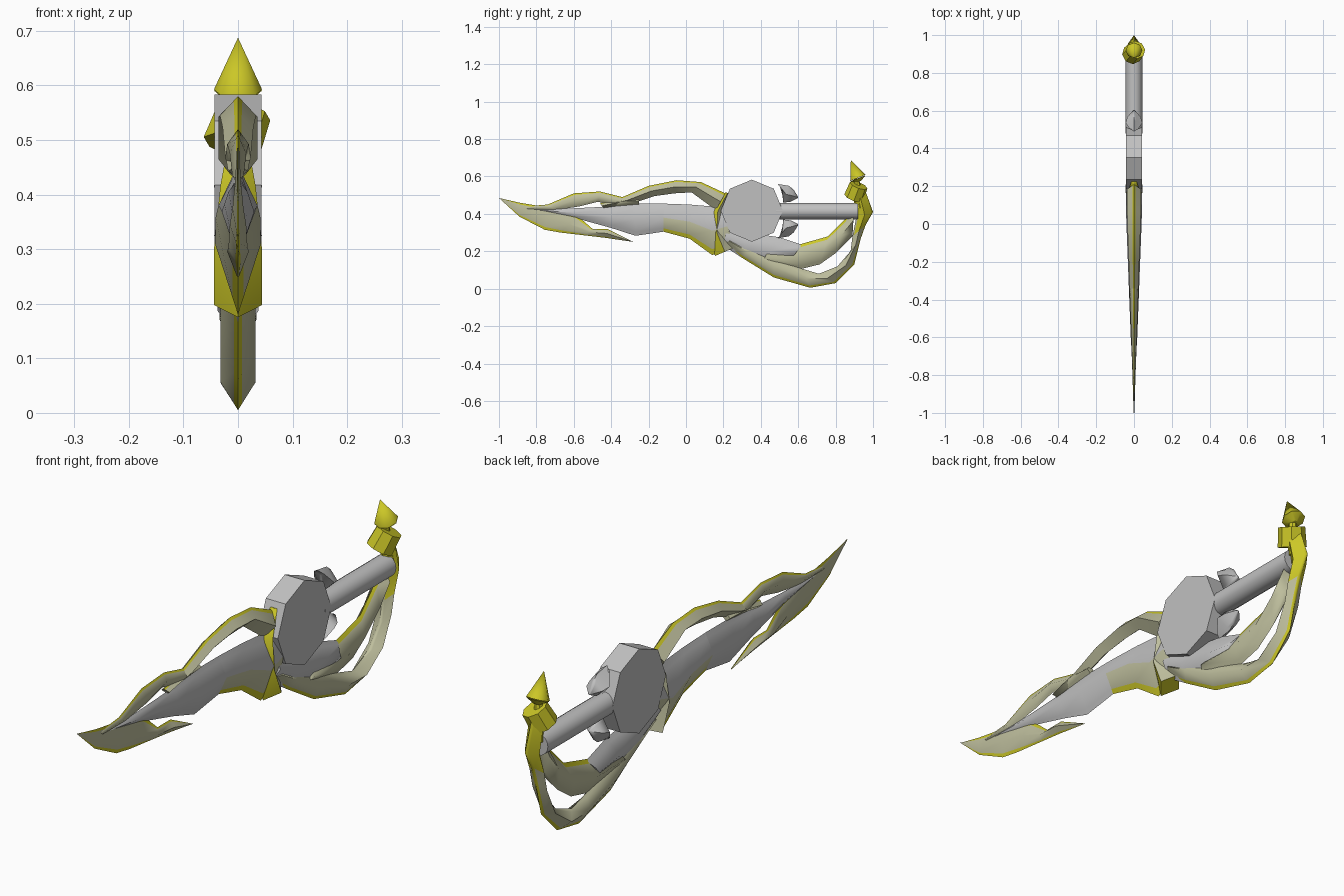
import bpy, bmesh, math
from mathutils import Vector

cube = bpy.data.objects.get("Cube")
if cube:
    bpy.data.objects.remove(cube)


def make_material(name, colour):
    mat = bpy.data.materials.new(name)
    mat.use_nodes = True
    mat.diffuse_color = (*colour, 1)
    mat.node_tree.nodes["Principled BSDF"].inputs["Base Color"].default_value = (*colour, 1)
    return mat


steel = make_material("steel grey", (.53, .53, .53))
pale = make_material("pale olive", (.52, .52, .34))
gold = make_material("yellow gold", (.6, .57, .02))
STEEL, PALE, GOLD = range(3)


def finish(obj, name, materials, angle):
    """Name the part, give it its colours and keep the hard edges sharp."""
    obj.name = obj.data.name = name
    for mat in materials:
        obj.data.materials.append(mat)
    bpy.ops.object.select_all(action='DESELECT')
    bpy.context.view_layer.objects.active = obj
    obj.select_set(True)
    bpy.ops.object.shade_smooth_by_angle(angle=math.radians(angle))


def ribbon(name, stations, thickness, bands, taper=False, gold_above=None):
    """Sharp-edged blade strip: each station holds its two edge points (y, z, y, z)."""
    bm = bmesh.new()
    across = (0, .12, .5, .88, 1)
    rings = []
    for y1, z1, y2, z2 in stations:
        a, b = Vector((0, y1, z1)), Vector((0, y2, z2))
        half = min(thickness, (b - a).length * .5 + .002)
        if taper:
            half = min(half, thickness * (y1 + 1) / 1.1 + .002)
        section = [(a.lerp(b, f), half * (1 - abs(2 * f - 1))) for f in across]
        right = [bm.verts.new((-w, p.y, p.z)) for p, w in section]
        left = [bm.verts.new((w, p.y, p.z)) for p, w in section[1:-1]]
        rings.append(right + left[::-1])
    band_order = list(bands) + list(bands)[::-1]
    count = len(band_order)
    for ring, following in zip(rings, rings[1:]):
        for i in range(count):
            j = (i + 1) % count
            face = bm.faces.new((ring[i], ring[j], following[j], following[i]))
            face.material_index = band_order[i]
            if gold_above and face.calc_center_median().z > gold_above:
                face.material_index = GOLD
    for ring in (rings[0], rings[-1]):
        bm.faces.new(ring).material_index = bands[1]
    bmesh.ops.remove_doubles(bm, verts=bm.verts, dist=.0005)
    bmesh.ops.recalc_face_normals(bm, faces=bm.faces)
    mesh = bpy.data.meshes.new(name)
    bm.to_mesh(mesh)
    bm.free()
    obj = bpy.data.objects.new(name, mesh)
    bpy.context.collection.objects.link(obj)
    finish(obj, name, (steel, pale, gold), 75)


def cone(name, sides, radius, top_radius, depth, location, rotation, mat, angle=30):
    """Cone or cylinder; equal radii give a cylinder."""
    bpy.ops.mesh.primitive_cone_add(vertices=sides, radius1=radius, radius2=top_radius,
                                    depth=depth, location=location, rotation=rotation)
    finish(bpy.context.object, name, [mat], angle)


# Blade: grey core, gold-edged heel, upper arches and the pointed lower prong
ribbon("blade_core", [
    (-.8, .425, -.8, .42), (-.6, .43, -.6, .38), (-.4, .44, -.4, .325),
    (-.27, .455, -.27, .283), (-.12, .455, -.12, .305)],
    .042, [STEEL] * 4, taper=True)
ribbon("blade_heel", [
    (-.12, .455, -.12, .305), (.02, .45, .02, .267),
    (.14, .44, .14, .18), (.2, .45, .25, .22)],
    .042, (STEEL, STEEL, PALE, GOLD), taper=True)
ribbon("blade_front_arch", [
    (-.86, .44, -.84, .42), (-.74, .45, -.7, .42), (-.6, .51, -.57, .44),
    (-.46, .52, -.47, .465), (-.34, .49, -.38, .44), (-.25, .48, -.25, .45)],
    .036, (GOLD, PALE, PALE, PALE), taper=True)
ribbon("blade_rear_arch", [
    (-.46, .455, -.44, .43), (-.34, .49, -.29, .455), (-.2, .55, -.17, .495),
    (-.05, .58, -.06, .51), (.08, .57, .03, .515), (.21, .51, .16, .42)],
    .036, (GOLD, PALE, PALE, PALE), taper=True)
ribbon("blade_tip_prong", [
    (-1, .485, -1, .485), (-.89, .46, -.89, .385), (-.74, .435, -.755, .315),
    (-.58, .39, -.67, .3), (-.5, .32, -.54, .285), (-.42, .32, -.43, .272),
    (-.28, .25, -.28, .25)],
    .034, (GOLD, PALE, PALE, GOLD), taper=True)
ribbon("blade_collar", [
    (.21, .515, .235, .51), (.14, .41, .2, .42), (.12, .29, .21, .31),
    (.155, .175, .26, .22)],
    .044, (GOLD, GOLD, PALE, PALE))

# Octagonal hub
cone("hub_disc", 8, .166, .166, .086, (0, .352, .417), (0, math.pi / 2, 0), steel)

# Grip
cone("grip", 16, .044, .044, .44, (0, .7, .415), (math.pi / 2, 0, 0), steel)

# Pair of studs above and below the grip
stud = [(.49, .56, .515, .53), (.55, .55, .52, .46), (.575, .53, .56, .465),
        (.6, .49, .6, .485)]
grip_height = .415
ribbon("upper_stud", stud, .044, [STEEL] * 4)
ribbon("lower_stud", [(a, 2 * grip_height - b, c, 2 * grip_height - d)
                      for a, b, c, d in stud], .044, [STEEL] * 4)

# Hand guard: grey root and two branches meeting at the end of the grip
ribbon("guard_root", [
    (.22, .34, .2, .23), (.33, .3, .3, .165), (.5, .275, .42, .135),
    (.62, .235, .55, .14)],
    .038, [STEEL] * 4)
ribbon("guard_outer_branch", [
    (.2, .24, .26, .27), (.3, .165, .36, .23), (.47, .06, .47, .175),
    (.665, .005, .62, .107), (.8, .03, .71, .08), (.9, .13, .81, .12),
    (.935, .27, .88, .2), (.96, .34, .89, .28), (1, .41, .91, .38),
    (.96, .52, .89, .52)],
    .032, (GOLD, PALE, PALE, PALE), gold_above=.34)
ribbon("guard_inner_branch", [
    (.4, .13, .45, .22), (.62, .107, .6, .235), (.715, .13, .76, .28),
    (.8, .19, .86, .38), (.89, .28, .9, .45)],
    .034, (PALE, PALE, PALE, GOLD))

# Gold finial: wrapped band, neck and spear point
cone("finial_band", 8, .054, .05, .075, (0, .91, .52), (-.35, .35, 0), gold)
cone("finial_neck", 8, .026, .014, .16, (0, .92, .51), (.1, 0, 0), gold)
cone("finial_point", 8, .044, 0, .102, (0, .9, .64), (.38, 0, 0), gold, 60)
cone("finial_point_base", 8, .012, .044, .018, (0, .923, .582), (.38, 0, 0), gold)
